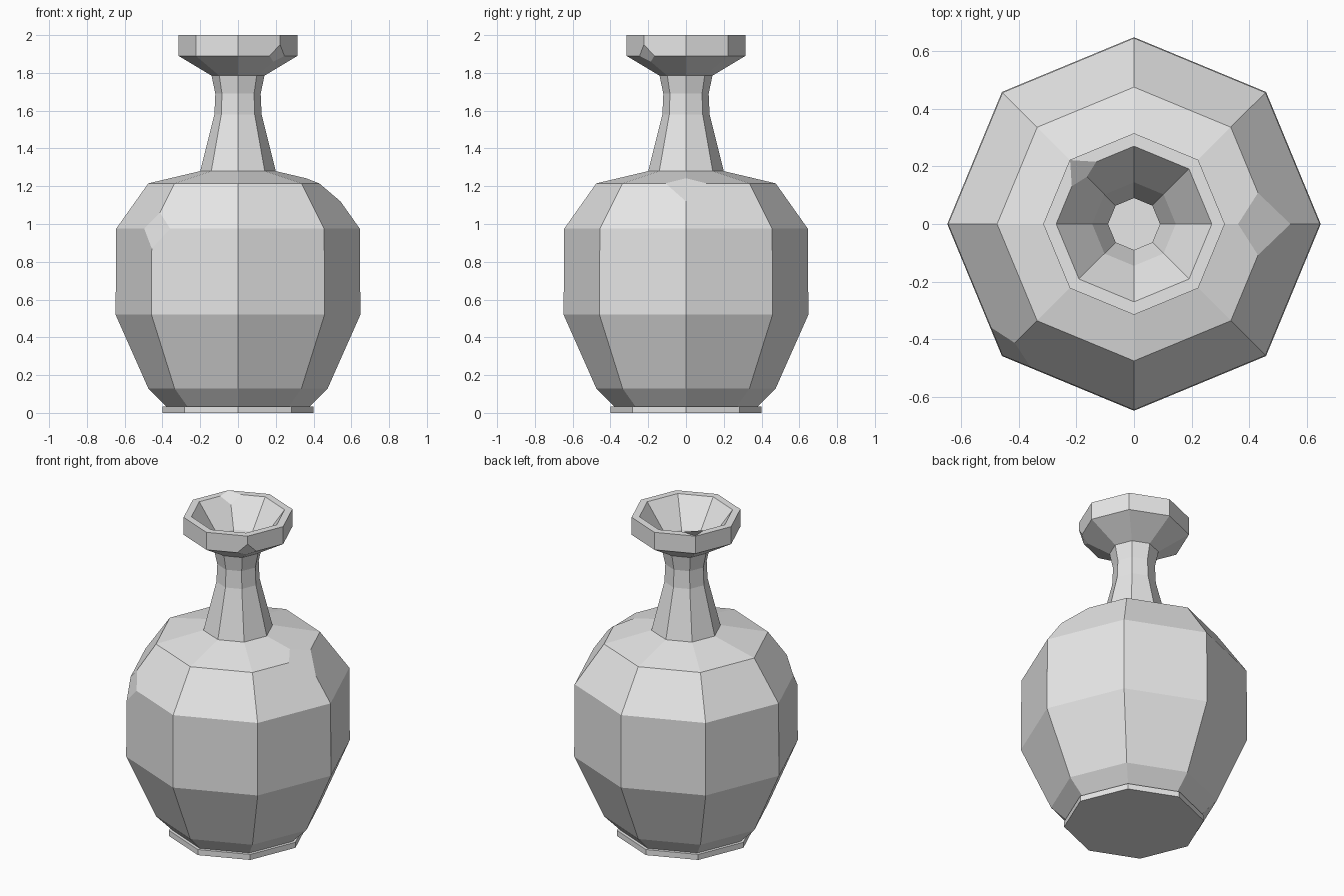
import bpy, bmesh, math

cube = bpy.data.objects.get("Cube")
if cube:
    bpy.data.objects.remove(cube, do_unlink=True)

SIDES = 8

# One flat grey clay colour
clay = bpy.data.materials.new("grey_clay")
clay.use_nodes = True
clay.diffuse_color = (0.8, 0.8, 0.8, 1)
clay.node_tree.nodes["Principled BSDF"].inputs["Base Color"].default_value = (0.8, 0.8, 0.8, 1)

# Profile (radius, height): outside from foot to lip, then down the inside
outer = [(0.4, 0), (0.4, 0.035), (0.38, 0.035), (0.475, 0.13), (0.648, 0.52),
         (0.645, 0.975), (0.475, 1.215), (0.2, 1.28), (0.125, 1.58),
         (0.12, 1.69), (0.14, 1.785), (0.315, 1.89), (0.315, 2.0)]
inner = [(0.27, 2.0), (0.145, 1.83), (0.09, 1.7), (0.09, 1.58), (0.16, 1.25),
         (0.43, 1.17), (0.6, 0.95), (0.6, 0.54), (0.43, 0.16)]
SHOULDER, BELLY, RIM_BASE, LIP = 6, 5, 11, len(outer)


def lathe(bm, profile):
    """Turn the profile into eight-sided rings closed by a floor at each end."""
    rings = []
    for radius, z in profile:
        rings.append([bm.verts.new((radius * math.cos(math.tau * i / SIDES),
                                    radius * math.sin(math.tau * i / SIDES), z))
                      for i in range(SIDES)])
    for low, high in zip(rings, rings[1:]):
        for i in range(SIDES):
            j = (i + 1) % SIDES
            bm.faces.new((low[i], low[j], high[j], high[i]))
    bm.faces.new(rings[0][::-1])
    bm.faces.new(rings[-1])
    return rings


def chip(bm, corner, size):
    """Break off one corner, cutting every edge that meets it."""
    cuts = []
    for edge in list(corner.link_edges):
        fraction = min(size / edge.calc_length(), 0.97)
        cuts.append(bmesh.utils.edge_split(edge, corner, fraction)[1])
    for face in list(corner.link_faces):
        a, b = [v for v in face.verts if v in cuts]
        bmesh.utils.face_split(face, a, b)
    bmesh.ops.dissolve_verts(bm, verts=[corner])


bm = bmesh.new()
rings = lathe(bm, outer + inner)

# Chipped corners on the shoulder, belly, rim underside and lip
for ring, side, size in ((SHOULDER, 0, 0.117), (BELLY, 5, 0.105),
                         (RIM_BASE, 7, 0.06), (LIP, 3, 0.065)):
    chip(bm, rings[ring][side], size)

bmesh.ops.recalc_face_normals(bm, faces=bm.faces[:])
mesh = bpy.data.meshes.new("vase")
bm.to_mesh(mesh)
bm.free()
mesh.materials.append(clay)
vase = bpy.data.objects.new("vase", mesh)
bpy.context.collection.objects.link(vase)
